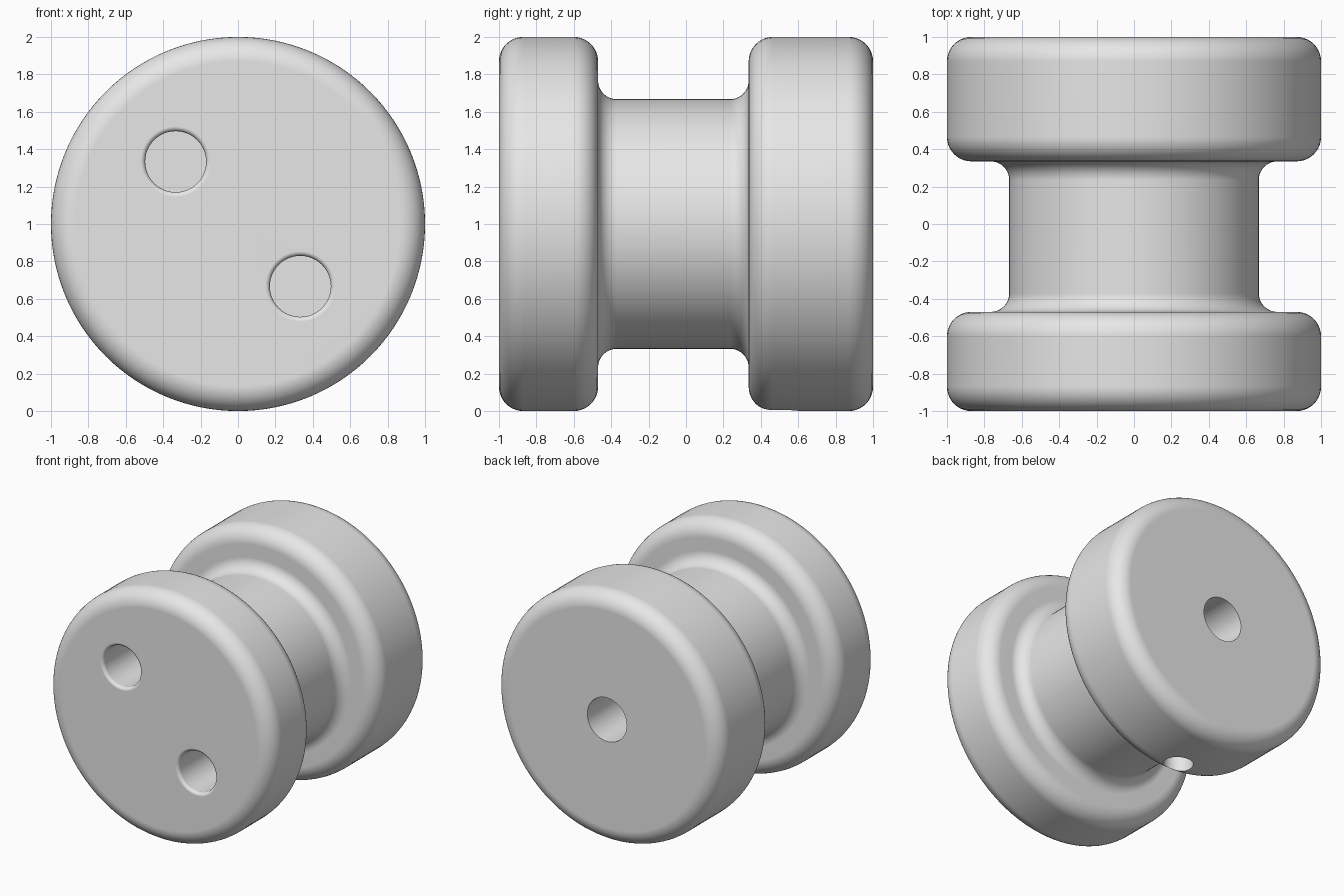
import bpy
import bmesh
from math import sin, cos, pi, radians
from mathutils import Matrix, Vector

SEGMENTS = 128
TO_Y = Matrix.Rotation(-pi / 2, 4, 'X')   # turns a local z axis into +y

if bpy.data.objects.get("Cube"):
    bpy.data.objects.remove(bpy.data.objects["Cube"], do_unlink=True)

grey = bpy.data.materials.new("plain grey")
grey.use_nodes = True
colour = (0.8, 0.8, 0.8, 1)
grey.diffuse_color = colour
grey.node_tree.nodes["Principled BSDF"].inputs["Base Color"].default_value = colour


def arc(r, t, radius, start, end, steps=10):
    """Points of a rounded corner around (r, t), angles in degrees."""
    angles = [radians(start + (end - start) * i / steps) for i in range(steps + 1)]
    return [(r + radius * cos(a), t + radius * sin(a)) for a in angles]


def revolve(name, profile, matrix, segments=SEGMENTS):
    """Solid of revolution from (radius, height) points, closed at the axis."""
    bm = bmesh.new()
    verts = [bm.verts.new((r, 0, t)) for r, t in profile]
    edges = [bm.edges.new(pair) for pair in zip(verts, verts[1:])]
    bmesh.ops.spin(bm, geom=verts + edges, cent=(0, 0, 0), axis=(0, 0, 1),
                   angle=2 * pi, steps=segments, use_duplicate=False)
    bmesh.ops.remove_doubles(bm, verts=bm.verts, dist=0.0001)
    bmesh.ops.recalc_face_normals(bm, faces=bm.faces)
    bm.transform(matrix)
    mesh = bpy.data.meshes.new(name)
    bm.to_mesh(mesh)
    bm.free()
    mesh.materials.append(grey)
    obj = bpy.data.objects.new(name, mesh)
    bpy.context.collection.objects.link(obj)
    return obj


# Spool body: narrow front flange, filleted hub, wide back flange
ROUND, FILLET, HUB = 0.13, 0.1, 0.667
FRONT, BACK = -0.47, 0.335
rim = 1 - ROUND
profile = [(0, -1)]
profile += arc(rim, -rim, ROUND, -90, 0)
profile += arc(rim, FRONT - ROUND, ROUND, 0, 90)
profile += arc(HUB + FILLET, FRONT + FILLET, FILLET, 270, 180)
profile += arc(HUB + FILLET, BACK - FILLET, FILLET, 180, 90)
profile += arc(rim, BACK + ROUND, ROUND, -90, 0)
profile += arc(rim, rim, ROUND, 0, 90)
profile += [(0, 1)]
spool = revolve("spool_body", profile, Matrix.Translation((0, 0, 1)) @ TO_Y)

cutters = []

# Two blind pin holes with softened mouths in the front face
PIN, LIP = 0.163, 0.025
pin_profile = [(0, 0.667), (PIN, 0.667)]
pin_profile += arc(PIN + LIP, LIP, LIP, 180, 270, 6)
pin_profile += [(PIN + LIP, -0.1), (0, -0.1)]
for side in (-1, 1):
    place = Matrix.Translation((side / 3, -1, 1 - side / 3)) @ TO_Y
    cutters.append(revolve("pin_hole_cutter", pin_profile, place, 48))


def plain_hole(name, radius, start, end, matrix):
    points = [(0, start), (radius, start), (radius, end), (0, end)]
    cutters.append(revolve(name, points, matrix, 48))


# Centre bore in the back face, and the set screw hole under the back flange
plain_hole("bore_cutter", 0.175, 0, 1.1, Matrix.Translation((0, 0, 1)) @ TO_Y)
plain_hole("screw_hole_cutter", 0.11, -0.1, 1, Matrix.Translation((0, 0.5, 0)))

bpy.context.view_layer.objects.active = spool
for cutter in cutters:
    cut = spool.modifiers.new("hole", 'BOOLEAN')
    cut.operation = 'DIFFERENCE'
    cut.solver = 'EXACT'
    cut.object = cutter
    bpy.ops.object.modifier_apply(modifier=cut.name)
    bpy.data.objects.remove(cutter, do_unlink=True)

# Smooth shading, with crisp edges only at the sharp hole rims
for obj in bpy.context.selected_objects:
    obj.select_set(False)
spool.select_set(True)
bpy.ops.object.shade_smooth_by_angle(angle=radians(30))
weighted = spool.modifiers.new("even_shading", 'WEIGHTED_NORMAL')
weighted.keep_sharp = True
